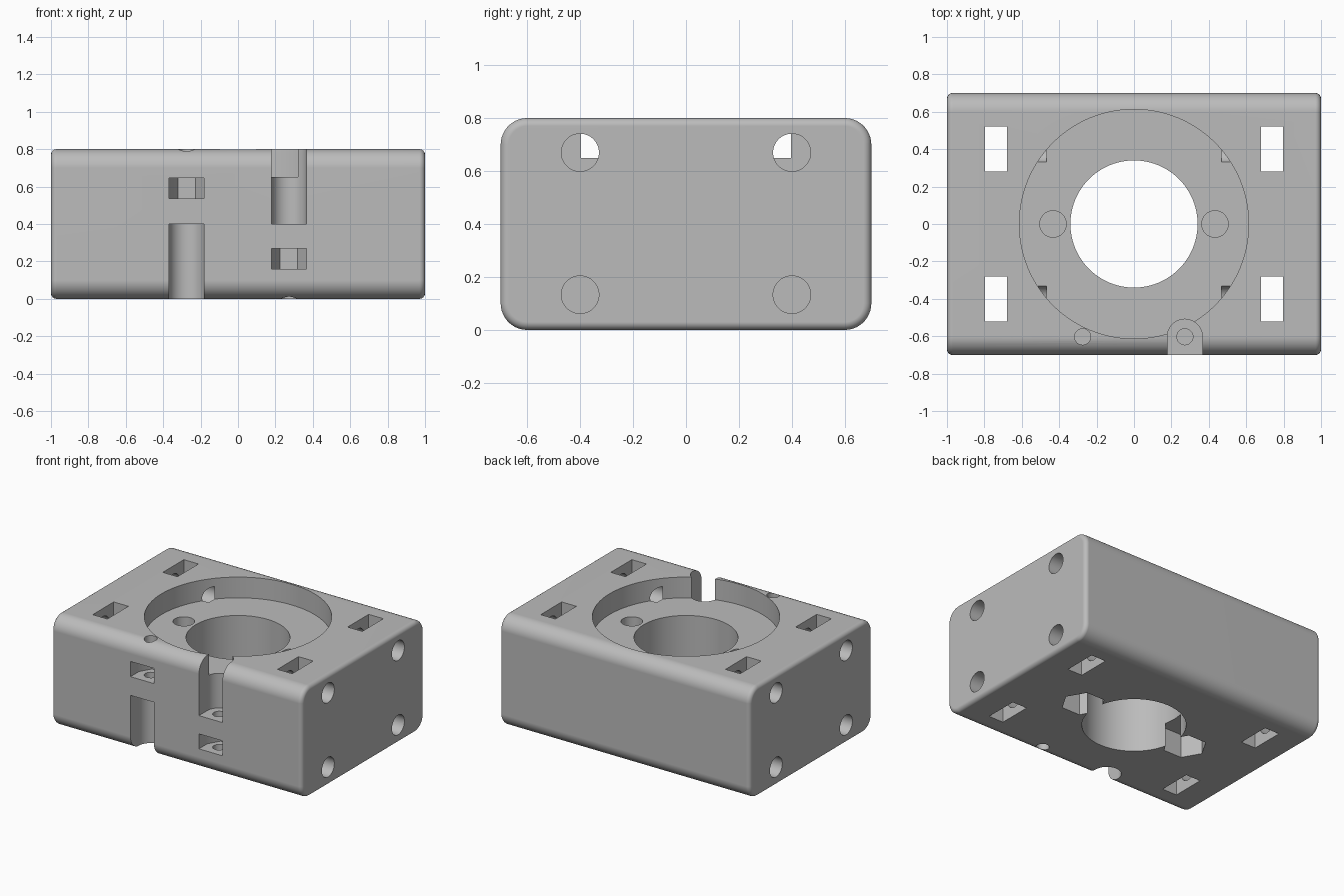
import bpy, bmesh, math
from mathutils import Vector

if "Cube" in bpy.data.objects:
    bpy.data.objects.remove(bpy.data.objects["Cube"])

HX, HY, H = 1.0, 0.7, 0.8
SKIN = 0.01  # thin bridging layer left over nut pockets


def loft(name, rings):
    """Closed solid from a list of equal-length 3D rings."""
    bm = bmesh.new()
    vs = [[bm.verts.new(p) for p in r] for r in rings]
    n = len(vs[0])
    for a, b in zip(vs, vs[1:]):
        for i in range(n):
            j = (i + 1) % n
            bm.faces.new((a[i], a[j], b[j], b[i]))
    bm.faces.new(vs[0][::-1])
    bm.faces.new(vs[-1])
    bmesh.ops.recalc_face_normals(bm, faces=bm.faces)
    me = bpy.data.meshes.new(name)
    bm.to_mesh(me)
    bm.free()
    ob = bpy.data.objects.new(name, me)
    bpy.context.collection.objects.link(ob)
    return ob


def arc(cx, cy, r, a0, a1, n):
    return [(cx + r * math.cos(math.radians(a0 + (a1 - a0) * i / n)),
             cy + r * math.sin(math.radians(a0 + (a1 - a0) * i / n))) for i in range(n + 1)]


def circle(cx, cy, r, n=48):
    return arc(cx, cy, r, 0, 360, n)[:-1]


def rounded_rect(hy, hz, r):
    pts = []
    for k, (sy, sz) in enumerate(((1, 1), (-1, 1), (-1, -1), (1, -1))):
        pts += arc(sy * (hy - r), sz * (hz - r), r, 90 * k, 90 * k + 90, 12)
    return pts


# Body: rounded section along x with small end fillets
F = 0.03
steps = [(HX - F + F * math.sin(t), F - F * math.cos(t))
         for t in (math.pi / 2 * i / 6 for i in range(7))]
stations = [(-x, d) for x, d in reversed(steps)] + steps
body = loft("housing_block", [
    [Vector((x, y, z + H / 2)) for y, z in rounded_rect(HY - d, H / 2 - d, 0.1 - d)]
    for x, d in stations])


def cut(pts, lo, hi, axis="z"):
    """Subtract a prism; axis z uses (x, y) points, axis x uses (y, z) points."""
    rings = [[(p, q, h) if axis == "z" else (h, p, q) for p, q in pts] for h in (lo, hi)]
    tool = loft("cutter", rings)
    tool.hide_render = True
    mod = body.modifiers.new("cut", "BOOLEAN")
    mod.object, mod.operation, mod.solver = tool, "DIFFERENCE", "EXACT"
    bpy.context.view_layer.objects.active = body
    bpy.ops.object.modifier_apply(modifier=mod.name)
    bpy.data.objects.remove(tool)


# Round seat and centre bore
cut(circle(0, 0, 0.613, 128), 0.65, 1.0)
cut(circle(0, 0, 0.34, 96), -0.2, 0.7)

for sx in (-1, 1):
    # Seat screw holes with hexagonal nut pockets underneath
    cut(circle(sx * 0.433, 0, 0.071), 0.17 + SKIN, 0.7)
    cut(circle(sx * 0.433, 0, 0.145, 6), -0.1, 0.17)
    for sy in (-1, 1):
        # End screw holes and vertical nut slots
        for z in (0.133, 0.67):
            lo, hi = sorted((sx * 0.467, sx * 1.1))
            cut(circle(sy * 0.4, z, 0.071), lo, hi, "x")
        x0, x1 = sorted((sx * 0.68, sx * 0.797))
        y0, y1 = sorted((sy * 0.28, sy * 0.52))
        cut([(x0, y0), (x1, y0), (x1, y1), (x0, y1)], -0.1, 0.9)

# Front clamp screws: open channel, nut slot and screw hole
CY, R = -0.603, 0.094
for cx, channel, slot, holes in (
        (0.272, (0.4, 0.9), (0.16, 0.268), ((-0.1, 0.2), (0.268 + SKIN, 0.45))),
        (-0.275, (-0.1, 0.4), (0.535, 0.645), ((0.4 + SKIN, 0.6), (0.645 + SKIN, 0.9)))):
    ends = [(cx - R, -0.9), (cx + R, -0.9)]
    cut(ends + arc(cx, CY, R, 0, 180, 24), *channel)
    cut(ends + arc(cx, CY, R, 0, 180, 3), *slot)
    for lo, hi in holes:
        cut(circle(cx, CY, 0.043, 32), lo, hi)

# Single grey material
grey = bpy.data.materials.new("plain_grey")
grey.diffuse_color = (0.5, 0.5, 0.5, 1)
grey.use_nodes = True
grey.node_tree.nodes["Principled BSDF"].inputs["Base Color"].default_value = grey.diffuse_color
body.data.materials.clear()
body.data.materials.append(grey)
for p in body.data.polygons:
    p.material_index = 0

# Smooth curved walls, crisp edges, flat large faces
bpy.ops.object.select_all(action="DESELECT")
body.select_set(True)
bpy.context.view_layer.objects.active = body
bpy.ops.object.shade_smooth_by_angle(angle=math.radians(30))
wn = body.modifiers.new("weighted_normals", "WEIGHTED_NORMAL")
wn.keep_sharp = True
